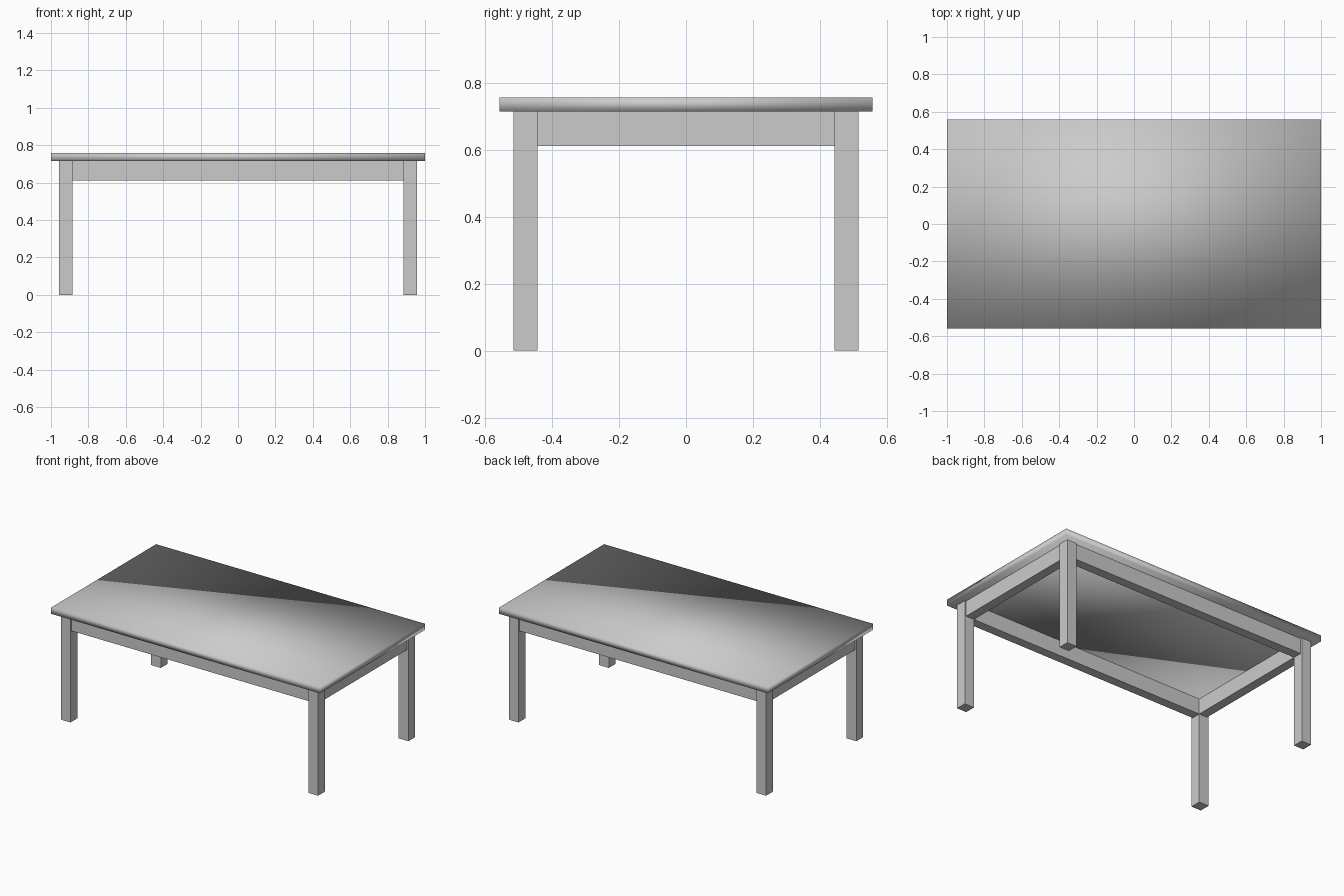
import bpy

if "Cube" in bpy.data.objects:
    bpy.data.objects.remove(bpy.data.objects["Cube"])

TOP_Z, UNDER_Z, APRON_Z = 0.758, 0.716, 0.612   # table top, its underside, apron bottom
HALF_X, HALF_Y = 1.0, 0.558                     # table top half sizes
LEG_X, LEG_Y, LEG_W = 0.957, 0.516, 0.072       # outer leg faces and leg width
INSET = 0.01                                    # apron set back from the leg face


def box(name, x0, x1, y0, y1, z0, z1):
    """Axis-aligned box between two corners."""
    bpy.ops.mesh.primitive_cube_add(
        size=1, location=((x0 + x1) / 2, (y0 + y1) / 2, (z0 + z1) / 2))
    ob = bpy.context.object
    ob.name = name
    ob.scale = (x1 - x0, y1 - y0, z1 - z0)
    bpy.ops.object.transform_apply(location=False, rotation=False, scale=True)
    return ob


def span(sign, inner, outer):
    """Range on the positive or negative side of an axis."""
    return sorted((sign * inner, sign * outer))


# Table top: one softly shaded slab
top = box("table_top", -HALF_X, HALF_X, -HALF_Y, HALF_Y, UNDER_Z, TOP_Z)
top.data.polygons.foreach_set("use_smooth", [True] * 6)

in_x, in_y = LEG_X - LEG_W, LEG_Y - LEG_W

# Four square legs
for sx, side in ((-1, "left"), (1, "right")):
    for sy, end in ((-1, "front"), (1, "back")):
        box(f"{end}_{side}_leg", *span(sx, in_x, LEG_X), *span(sy, in_y, LEG_Y), 0, UNDER_Z)

# Aprons between the legs
for sy, end in ((-1, "front"), (1, "back")):
    box(f"{end}_apron", -in_x, in_x, *span(sy, in_y, LEG_Y - INSET), APRON_Z, UNDER_Z)
for sx, side in ((-1, "left"), (1, "right")):
    box(f"{side}_apron", *span(sx, in_x, LEG_X - INSET), -in_y, in_y, APRON_Z, UNDER_Z)
